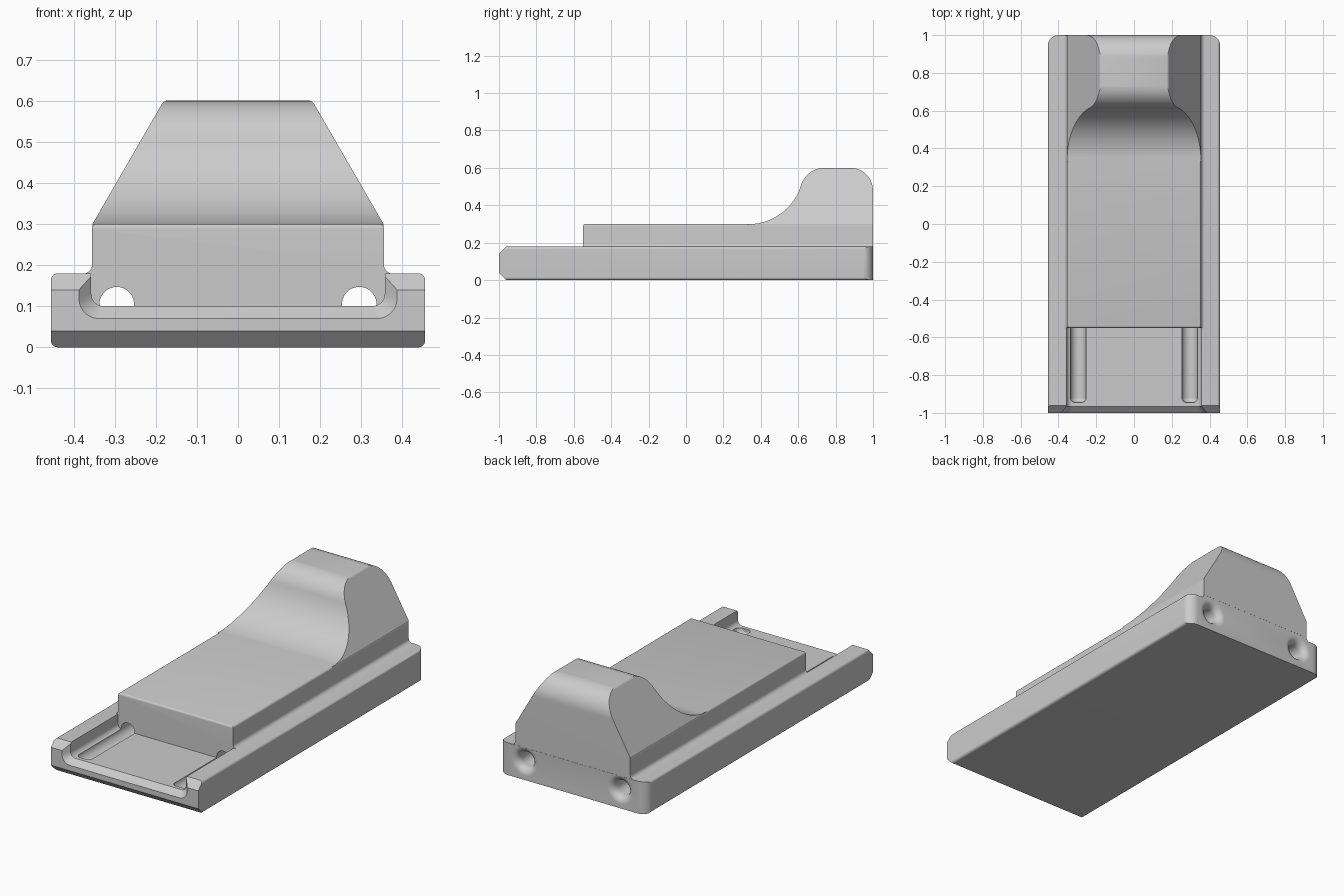
import bpy
import bmesh
from math import sin, cos, tan, pi
from mathutils import Vector

cube = bpy.data.objects.get("Cube")
if cube:
    bpy.data.objects.remove(cube, do_unlink=True)

grey = bpy.data.materials.new("plain grey")
grey.use_nodes = True
grey.diffuse_color = (0.6, 0.6, 0.6, 1)
grey.node_tree.nodes["Principled BSDF"].inputs["Base Color"].default_value = (0.6, 0.6, 0.6, 1)


def rounded(points, steps=8):
    """Outline from (u, v[, radius]) corners, with the corners filleted."""
    out = []
    for i, corner in enumerate(points):
        p = Vector((corner[0], corner[1], 0))
        if len(corner) < 3:
            out.append((p.x, p.y))
            continue
        radius = corner[2]
        before, after = points[i - 1], points[(i + 1) % len(points)]
        a = (Vector((before[0], before[1], 0)) - p).normalized()
        b = (Vector((after[0], after[1], 0)) - p).normalized()
        half = a.angle(b) / 2
        centre = p + (a + b).normalized() * radius / sin(half)
        reach = radius / tan(half)
        start = (p + a * reach - centre).normalized()
        end = (p + b * reach - centre).normalized()
        for k in range(steps + 1):
            q = centre + start.slerp(end, k / steps).normalized() * radius
            out.append((q.x, q.y))
    return out


def mirrored(points):
    """Close a right-hand half outline with its mirror image."""
    return points + [(-p[0], *p[1:]) for p in reversed(points)]


def loft(name, rings):
    """Closed, outward-facing solid through equal-length rings of 3D points."""
    bm = bmesh.new()
    loops = [[bm.verts.new(p) for p in ring] for ring in rings]
    n = len(loops[0])
    for r0, r1 in zip(loops, loops[1:]):
        for i in range(n):
            j = (i + 1) % n
            bm.faces.new((r0[i], r0[j], r1[j], r1[i]))
    bm.faces.new(loops[0][::-1])
    bm.faces.new(loops[-1])
    bm.normal_update()
    if bm.calc_volume(signed=True) < 0:
        bmesh.ops.reverse_faces(bm, faces=bm.faces[:])
    mesh = bpy.data.meshes.new(name)
    bm.to_mesh(mesh)
    bm.free()
    mesh.materials.append(grey)
    obj = bpy.data.objects.new(name, mesh)
    bpy.context.collection.objects.link(obj)
    return obj


PLACE = {"x": lambda u, v, d: (d, u, v),
         "y": lambda u, v, d: (u, d, v),
         "z": lambda u, v, d: (u, v, d)}


def prism(name, outline, axis, low, high):
    return loft(name, [[PLACE[axis](u, v, d) for u, v in outline] for d in (low, high)])


def combine(target, tool, operation):
    """Apply a boolean and discard the tool."""
    mod = target.modifiers.new("Boolean", "BOOLEAN")
    mod.operation = operation
    mod.solver = "EXACT"
    mod.object = tool
    bpy.context.view_layer.objects.active = target
    bpy.ops.object.modifier_apply(modifier=mod.name)
    bpy.data.objects.remove(tool, do_unlink=True)


# Base slab: rounded long edges, chamfered front, rounded back corners
W = 0.455
body = prism("sliding_body", rounded(mirrored([(W, 0, 0.016), (W, 0.18, 0.016)])), "y", -1.2, 1.2)
side = [(-1, 0.04), (-0.96, 0), (-0.96, -0.1), (1.1, -0.1), (1.1, 0.3),
        (-0.96, 0.3), (-0.96, 0.18), (-1, 0.14)]
combine(body, prism("side_trim", side, "x", -0.6, 0.6), "INTERSECT")
plan = mirrored([(W + 0.0005, -1.1), (W + 0.0005, 1, 0.055)])
combine(body, prism("plan_trim", rounded(plan), "z", -0.2, 0.4), "INTERSECT")


# Open channel with a flared mouth at the front
def channel(half_width, floor, radius, y):
    outline = rounded(mirrored([(half_width, 0.4), (half_width, floor, radius)]))
    return [(x, y, z) for x, z in outline]


combine(body, loft("channel_cutter", [channel(0.396, 0.061, 0.054, -1.01),
                                      channel(0.357, 0.10, 0.03, -0.967),
                                      channel(0.357, 0.10, 0.03, -0.54)]), "DIFFERENCE")

# Raised block with a small fillet along its foot
section = mirrored([(0.38, 0.09), (0.38, 0.179), (0.355, 0.179, 0.022), (0.355, 0.30, 0.012)])
block = prism("raised_block", rounded(section), "y", -0.8, 1.2)
side = [(-0.55, 0.05), (0.999, 0.05), (0.999, 0.4), (-0.3, 0.4), (-0.3, 0.3005), (-0.55, 0.3005, 0.012)]
combine(block, prism("block_trim", rounded(side), "x", -0.6, 0.6), "INTERSECT")
combine(body, block, "UNION")

# Tapered hump with a sweeping front and rounded back
side = [(0.33, 0.2), (0.33, 0.299), (0.548, 0.299, 0.295), (0.645, 0.6, 0.13),
        (0.9995, 0.6, 0.12), (0.9995, 0.2)]
hump = prism("hump", rounded(side, 20), "x", -0.6, 0.6)
section = mirrored([(0.354, 0.1), (0.354, 0.3), (0.18, 0.601, 0.02)])
combine(hump, prism("hump_trim", rounded(section), "y", -0.2, 1.2), "INTERSECT")
combine(body, hump, "UNION")

# Two long bores, open as grooves in the channel and flared at the back
stations = [(-0.945, 0.024), (-0.938, 0.035), (-0.925, 0.042)]
stations += [(0.96 + 0.04 * sin(a), 0.082 - 0.04 * cos(a)) for a in [k * pi / 16 for k in range(8)]]
stations += [(1.0, 0.082), (1.05, 0.082)]
for s in (-1, 1):
    rings = [[(s * 0.295 + r * cos(k * pi / 20), y, 0.105 + r * sin(k * pi / 20))
              for k in range(40)] for y, r in stations]
    combine(body, loft("bore_cutter", rings), "DIFFERENCE")

# Smooth curves, crisp edges
bpy.ops.object.select_all(action="DESELECT")
body.select_set(True)
bpy.context.view_layer.objects.active = body
bpy.ops.object.shade_smooth_by_angle(angle=pi / 7)
